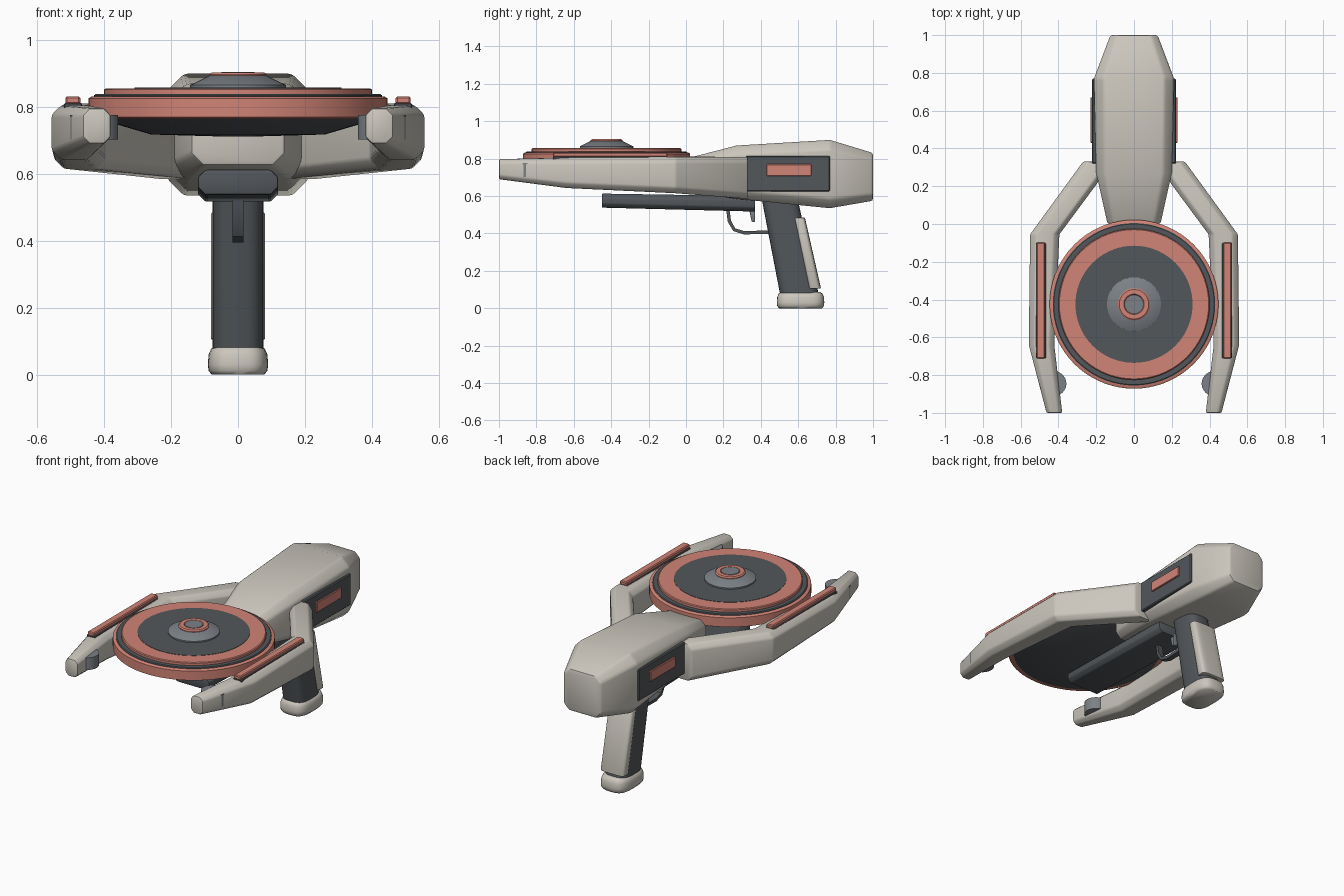
import bpy, bmesh, math

if "Cube" in bpy.data.objects:
    bpy.data.objects.remove(bpy.data.objects["Cube"])

def mat(name, rgb):
    m = bpy.data.materials.new(name)
    m.diffuse_color = (*rgb, 1)
    m.use_nodes = True
    m.node_tree.nodes["Principled BSDF"].inputs["Base Color"].default_value = m.diffuse_color
    return m

LIGHT = mat("shell_light", (0.60, 0.57, 0.51))
RED = mat("accent_red", (0.64, 0.23, 0.18))
DARK = mat("trim_dark", (0.085, 0.095, 0.105))
STEEL = mat("steel", (0.20, 0.22, 0.24))

def loft(name, rings, material, bevel=0.0, segs=2, mirror=False, angle=32):
    """Skin a list of equal-length rings, cap both ends, soften hard edges."""
    bm = bmesh.new()
    vs = [[bm.verts.new(p) for p in r] for r in rings]
    n = len(vs[0])
    for a, b in zip(vs, vs[1:]):
        for i in range(n):
            j = (i + 1) % n
            bm.faces.new((a[i], a[j], b[j], b[i]))
    bm.faces.new(vs[0])
    bm.faces.new(vs[-1])
    bmesh.ops.recalc_face_normals(bm, faces=bm.faces)
    if bevel:
        edges = [e for e in bm.edges if e.calc_face_angle(0) > math.radians(25)]
        bmesh.ops.bevel(bm, geom=edges, offset=bevel, segments=segs, profile=0.5,
                        affect='EDGES', clamp_overlap=True)
    me = bpy.data.meshes.new(name)
    bm.to_mesh(me)
    bm.free()
    me.materials.append(material)
    me.shade_smooth()
    me.set_sharp_from_angle(angle=math.radians(angle))
    ob = bpy.data.objects.new(name, me)
    bpy.context.collection.objects.link(ob)
    if mirror:
        ob.modifiers.new("mirror", 'MIRROR')
    return ob

def octagon(y, x0, x1, z0, z1, c):
    """Chamfered rectangle across the y axis."""
    return [(x, y, z) for x, z in (
        (x0 + c, z0), (x1 - c, z0), (x1, z0 + c), (x1, z1 - c),
        (x1 - c, z1), (x0 + c, z1), (x0, z1 - c), (x0, z0 + c))]

def oval(z, cy, rx, ry, p=2.0, n=32, cx=0.0):
    """Rounded (superellipse) ring across the z axis."""
    pts = []
    for i in range(n):
        c, s = math.cos(math.tau * i / n), math.sin(math.tau * i / n)
        pts.append((cx + rx * math.copysign(abs(c) ** (2 / p), c),
                    cy + ry * math.copysign(abs(s) ** (2 / p), s), z))
    return pts

def box(name, x, y, z, material, bevel=0.005, mirror=False):
    rings = [[(x[0], v, z[0]), (x[1], v, z[0]), (x[1], v, z[1]), (x[0], v, z[1])] for v in y]
    return loft(name, rings, material, bevel, 1, mirror)

def disc(name, profile, material):
    return loft(name, [oval(z, -0.425, r, r, n=72) for r, z in profile], material)

# Main housing
loft("body", [octagon(y, -w, w, z0, z1, c) for y, w, z0, z1, c in (
    (0.0, 0.14, 0.625, 0.80, 0.035), (0.27, 0.20, 0.585, 0.87, 0.045),
    (0.77, 0.212, 0.535, 0.90, 0.05), (1.0, 0.125, 0.575, 0.83, 0.035))], LIGHT, 0.012)

# Side panels with red inlays
box("side_panel", (0.18, 0.222), (0.32, 0.77), (0.625, 0.815), DARK, mirror=True)
box("side_inlay", (0.21, 0.231), (0.43, 0.67), (0.708, 0.77), RED, 0.003, True)

# Forward arms, end rollers and top rails
loft("arm", [octagon(*s) for s in (
    (0.33, 0.11, 0.27, 0.585, 0.81, 0.03), (-0.055, 0.395, 0.55, 0.615, 0.81, 0.03),
    (-0.64, 0.422, 0.557, 0.643, 0.805, 0.028), (-1.0, 0.38, 0.463, 0.69, 0.797, 0.02))],
    LIGHT, 0.008, mirror=True)
loft("arm_roller", [oval(z, -0.845, 0.072, 0.068, cx=0.43) for z in (0.703, 0.777)],
     STEEL, mirror=True)
box("rail_base", (0.466, 0.52), (-0.71, -0.1), (0.785, 0.812), DARK, 0.003, True)
box("rail_strip", (0.471, 0.516), (-0.712, -0.098), (0.808, 0.832), RED, 0.005, True)

# Disc, stacked from the bottom up
disc("disc_underside", [(0.05, 0.712), (0.26, 0.718), (0.43, 0.768)], DARK)
disc("disc_rim", [(0.435, 0.764), (0.447, 0.77), (0.447, 0.826), (0.437, 0.832)], RED)
disc("disc_top_plate", [(0.43, 0.80), (0.43, 0.835), (0.425, 0.839)], DARK)
disc("disc_ring", [(0.40, 0.83), (0.40, 0.852), (0.395, 0.856)], RED)
disc("disc_inner_plate", [(0.31, 0.84), (0.31, 0.858)], DARK)
disc("disc_hub", [(0.143, 0.85), (0.143, 0.866), (0.085, 0.894)], STEEL)
disc("hub_ring", [(0.085, 0.885), (0.085, 0.898), (0.078, 0.904), (0.054, 0.904),
                  (0.05, 0.898)], RED)
disc("hub_cap", [(0.05, 0.89), (0.05, 0.9045)], STEEL)

# Lower rail under the disc
loft("under_rail", [octagon(-0.45, -0.12, 0.12, 0.538, 0.613, 0.022),
                    octagon(0.37, -0.12, 0.12, 0.517, 0.60, 0.022)], DARK, 0.006)

# Handle with backstrap and foot
loft("grip", [oval(0.59, 0.50, 0.076, 0.096, 3.2), oval(0.08, 0.605, 0.076, 0.103, 3.2)], DARK)
loft("backstrap", [oval(0.485, 0.606, 0.081, 0.03, 4), oval(0.105, 0.688, 0.081, 0.034, 4)],
     LIGHT, 0.005)
loft("grip_foot", [oval(z, 0.6125, 0.09 - d, 0.127 - d, 3.2) for z, d in (
    (0.0, 0.012), (0.012, 0.002), (0.03, 0.0), (0.06, 0.002), (0.078, 0.01), (0.086, 0.022))],
    LIGHT, angle=50)

# Trigger
loft("trigger", [[(-0.014, a, z), (0.014, a, z), (0.014, b, z), (-0.014, b, z)]
                 for z, a, b in ((0.54, 0.335, 0.37), (0.50, 0.343, 0.37), (0.462, 0.352, 0.37))],
     STEEL, 0.004)

# Trigger guard: strip of constant width following a bent path
path = [(0.222, 0.54), (0.232, 0.465), (0.258, 0.42), (0.31, 0.404), (0.45, 0.407)]
rings = []
for i, (y, z) in enumerate(path):
    (ya, za), (yb, zb) = path[max(i - 1, 0)], path[min(i + 1, len(path) - 1)]
    length = math.hypot(yb - ya, zb - za)
    ny, nz = (za - zb) / length * 0.009, (yb - ya) / length * 0.009
    rings.append([(-0.017, y - ny, z - nz), (0.017, y - ny, z - nz),
                  (0.017, y + ny, z + nz), (-0.017, y + ny, z + nz)])
loft("trigger_guard", rings, DARK, angle=40)
